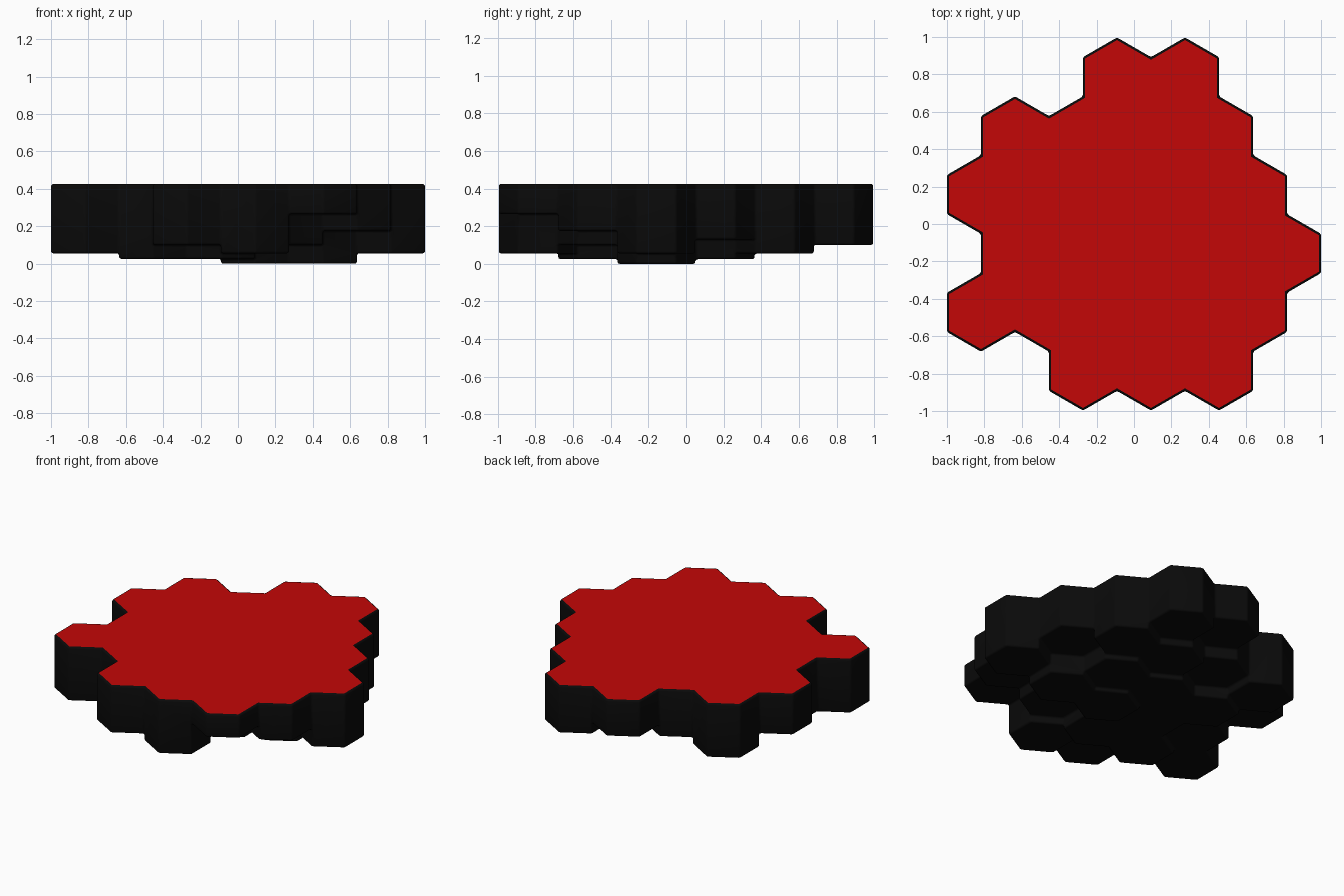
import bpy, bmesh

if "Cube" in bpy.data.objects:
    bpy.data.objects.remove(bpy.data.objects["Cube"])

H = 1 / 5.5          # half width of one hexagon
U = H / 3 ** 0.5     # half of its radius
TOP = 0.425

# rows from front to back: index of first column, underside height of each cell
ROWS = [
    (4, [0.10, 0.055, 0.265]),
    (1, [0.055, 0.025, 0.025, 0.10, 0.175]),
    (2, [0.055, 0.025, 0.0, 0.0, 0.055]),
    (1, [0.145, 0.025, 0.025, 0.025, 0.13]),
    (2, [0.055, 0.10, 0.055, 0.055]),
    (5, [0.175, 0.10]),
]
CORNERS = [(1, -1), (1, 1), (0, 2), (-1, 1), (-1, -1), (0, -2)]
SIDES = [(2, 0), (1, 3), (-1, 3), (-2, 0), (-1, -3), (1, -3)]

cells = {(start + 2 * k, 3 * j): z
         for j, (start, zs) in enumerate(ROWS) for k, z in enumerate(zs)}

# heights that meet at every corner
levels = {}
for (i, j), z in cells.items():
    for dx, dy in CORNERS:
        levels.setdefault((i + dx, j + dy), {TOP}).add(z)

bm = bmesh.new()
verts = {}


def vert(corner, z):
    key = (*corner, z)
    if key not in verts:
        verts[key] = bm.verts.new((-1 + corner[0] * H, (corner[1] - 7.5) * U, z))
    return verts[key]


for (i, j), z in cells.items():
    ring = [(i + dx, j + dy) for dx, dy in CORNERS]
    bm.faces.new([vert(c, TOP) for c in ring])                                # red top
    bm.faces.new([vert(c, z) for c in reversed(ring)]).material_index = 1     # underside
    for k, (dx, dy) in enumerate(SIDES):                                      # stepped walls
        other = cells.get((i + dx, j + dy), TOP)
        if other > z:
            p, q = ring[k], ring[(k + 1) % 6]
            up = [vert(q, h) for h in sorted(levels[q]) if z <= h <= other]
            down = [vert(p, h) for h in sorted(levels[p], reverse=True) if z <= h <= other]
            bm.faces.new(up + down).material_index = 1

bmesh.ops.recalc_face_normals(bm, faces=bm.faces)
mesh = bpy.data.meshes.new("hex_tile_island")
bm.to_mesh(mesh)
bm.free()
island = bpy.data.objects.new("hex_tile_island", mesh)
bpy.context.collection.objects.link(island)

for name, color in (("red_top", (0.55, 0.002, 0.002, 1)), ("dark_rock", (0.003, 0.003, 0.003, 1))):
    mat = bpy.data.materials.new(name)
    mat.diffuse_color = color
    mat.use_nodes = True
    mat.node_tree.nodes["Principled BSDF"].inputs["Base Color"].default_value = mat.diffuse_color
    mesh.materials.append(mat)

# softened dark edges
bevel = island.modifiers.new("soft_edges", 'BEVEL')
bevel.width = 0.012
bevel.segments = 3
bevel.limit_method = 'ANGLE'
bevel.material = 1

bpy.context.view_layer.objects.active = island
island.select_set(True)
bpy.ops.object.shade_smooth_by_angle(angle=1.1)
